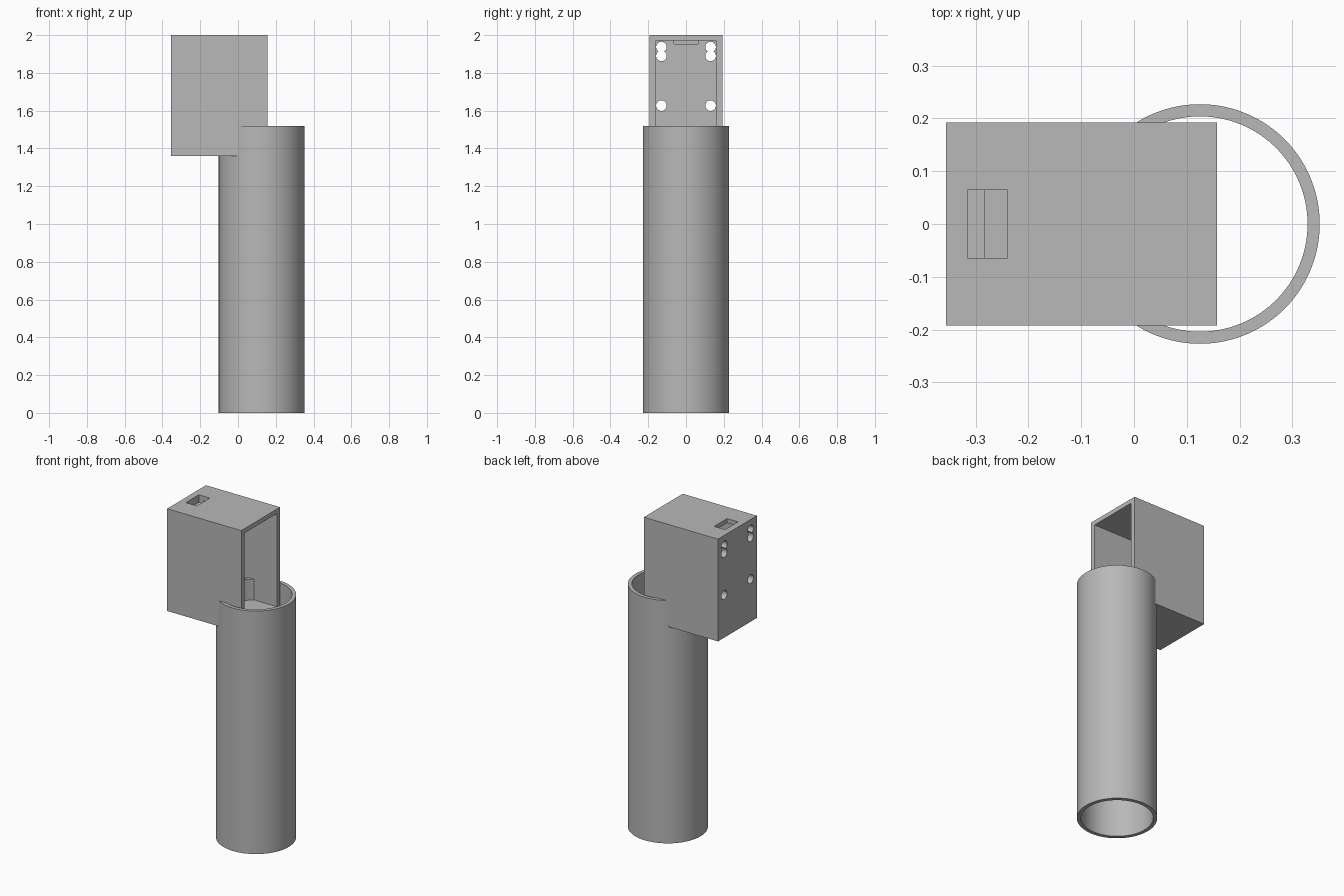
import bpy
import math

default = bpy.data.objects.get("Cube")
if default:
    bpy.data.objects.remove(default, do_unlink=True)

grey = bpy.data.materials.new("plain grey")
grey.use_nodes = True
colour = (0.48, 0.48, 0.48, 1)
grey.diffuse_color = colour
grey.node_tree.nodes["Principled BSDF"].inputs["Base Color"].default_value = colour


def block(name, low, high):
    """Axis-aligned box between two corners."""
    bpy.ops.mesh.primitive_cube_add(size=1, location=[(a + b) / 2 for a, b in zip(low, high)])
    ob = bpy.context.object
    ob.name = name
    ob.scale = [b - a for a, b in zip(low, high)]
    bpy.ops.object.transform_apply(location=True, rotation=True, scale=True)
    ob.data.materials.append(grey)
    return ob


def cylinder(name, radius, depth, centre, sides, tilt=0):
    bpy.ops.mesh.primitive_cylinder_add(vertices=sides, radius=radius, depth=depth,
                                        location=centre, rotation=(0, tilt, 0))
    ob = bpy.context.object
    ob.name = name
    bpy.ops.object.transform_apply(location=True, rotation=True, scale=True)
    ob.data.materials.append(grey)
    return ob


def combine(target, tool, operation):
    """Apply a boolean and discard the tool."""
    tool.hide_render = True
    mod = target.modifiers.new("shape", 'BOOLEAN')
    mod.operation = operation
    mod.solver = 'EXACT'
    mod.object = tool
    bpy.context.view_layer.objects.active = target
    bpy.ops.object.modifier_apply(modifier=mod.name)
    bpy.data.objects.remove(tool, do_unlink=True)


TUBE_X, TUBE_TOP = 0.125, 1.52

# Open-ended tube
body = cylinder("tube_and_housing", 0.227, TUBE_TOP, (TUBE_X, 0, TUBE_TOP / 2), 128)
bore = cylinder("bore", 0.204, TUBE_TOP + 0.2, (TUBE_X, 0, TUBE_TOP / 2), 128)
combine(body, bore, 'DIFFERENCE')

# Housing, hollow and open towards the tube side
housing = block("housing", (-0.356, -0.192, 1.36), (0.157, 0.192, 2))
combine(housing, block("cavity", (-0.282, -0.16, 1.39), (0.3, 0.16, 1.972)), 'DIFFERENCE')

# Slot through the roof, notched into the thick wall
combine(housing, block("slot", (-0.316, -0.064, 1.953), (-0.24, 0.064, 2.1)), 'DIFFERENCE')

# Screw holes: paired keyholes above, single holes below
for side in (-1, 1):
    for z in (1.627, 1.89, 1.937):
        hole = cylinder("screw_hole", 0.028, 0.2, (-0.32, side * 0.13, z), 32, math.pi / 2)
        combine(housing, hole, 'DIFFERENCE')

# Join the two into one solid
combine(body, housing, 'UNION')
bpy.ops.object.select_all(action='DESELECT')
body.select_set(True)
bpy.context.view_layer.objects.active = body
bpy.ops.object.shade_smooth_by_angle(angle=math.radians(30))
